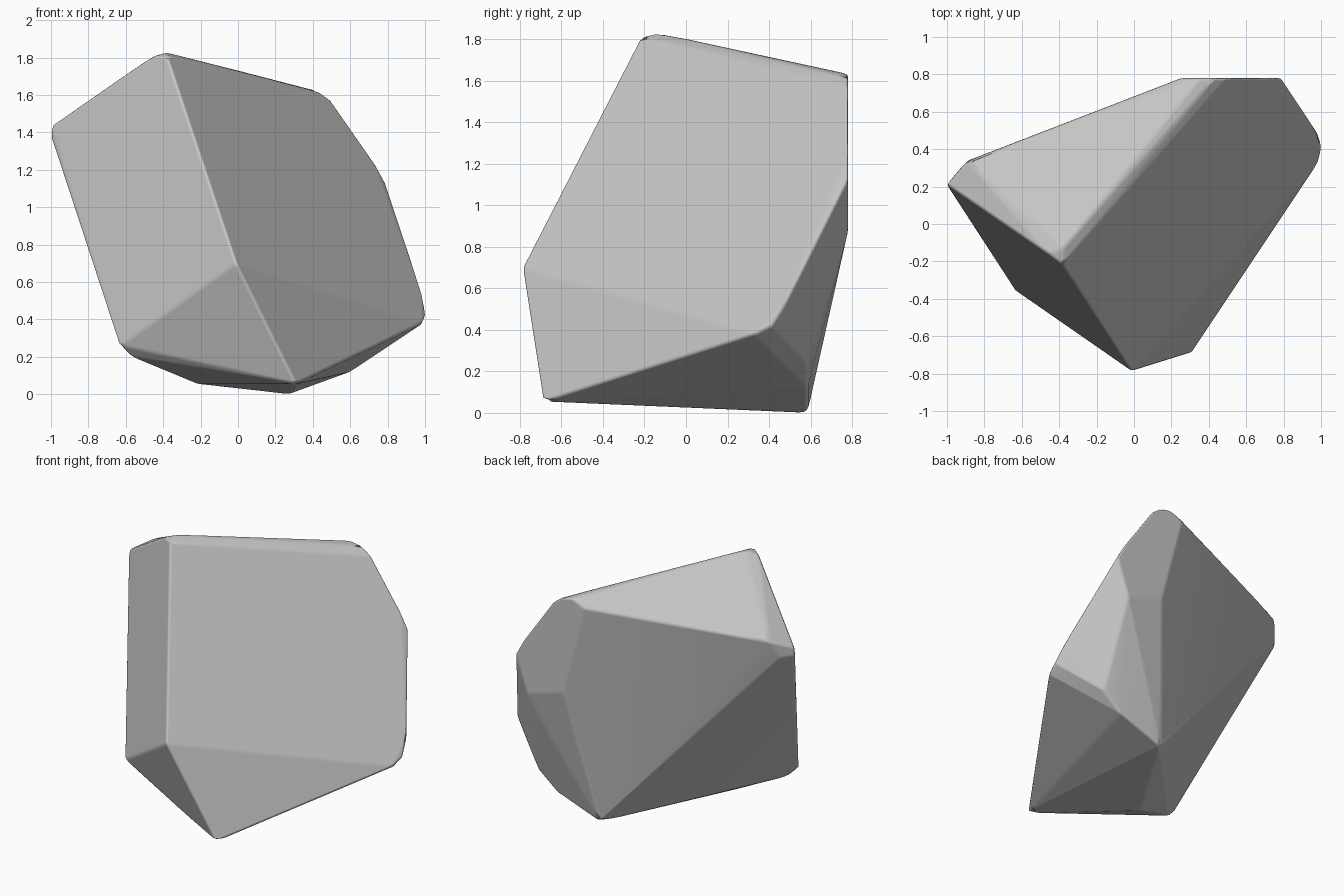
import bpy, bmesh, math

cube = bpy.data.objects.get("Cube")
if cube:
    bpy.data.objects.remove(cube, do_unlink=True)

# Stone colour
stone = bpy.data.materials.new("stone_grey")
stone.use_nodes = True
grey = (0.56, 0.56, 0.56, 1)
stone.diffuse_color = grey
stone.node_tree.nodes["Principled BSDF"].inputs["Base Color"].default_value = grey

# Corner points of the boulder, grouped by where they sit
peak = [(-.46, -.16, 1.805), (-.38, -.22, 1.81), (-.38, -.13, 1.83)]
front_ridge = [(-.01, -.79, .7), (.31, -.69, .055)]
right_tip = [(-1, .21, 1.43), (-1, .21, 1.37), (-.89, .34, 1.49), (-.94, .285, 1.37)]
right_foot = [(-.63, -.36, .26), (-.57, -.33, .2), (-.22, -.2, .055)]
left_tip = [(.99, .33, .38), (1.005, .41, .42), (.99, .48, .53)]
# Flat chips on the back, each at one depth
upper_chip = [(x, .78, z) for x, z in
              [(.25, 1.59), (.35, 1.635), (.43, 1.62), (.5, 1.57),
               (.73, 1.24), (.79, 1.13), (.7, .87), (.42, .95)]]
lower_chip = [(x, .585, z) for x, z in [(.27, 0), (.6, .12), (.74, .235)]]

# Convex body from the corners
bm = bmesh.new()
for p in peak + front_ridge + right_tip + right_foot + left_tip + upper_chip + lower_chip:
    bm.verts.new(p)
bmesh.ops.convex_hull(bm, input=bm.verts)
bmesh.ops.dissolve_limit(bm, angle_limit=math.radians(3), verts=bm.verts, edges=bm.edges)
bmesh.ops.recalc_face_normals(bm, faces=bm.faces)
mesh = bpy.data.meshes.new("boulder")
bm.to_mesh(mesh)
bm.free()
mesh.materials.append(stone)
boulder = bpy.data.objects.new("boulder", mesh)
bpy.context.collection.objects.link(boulder)

# Softly worn edges
bpy.context.view_layer.objects.active = boulder
boulder.select_set(True)
bpy.ops.object.shade_smooth_by_angle(angle=math.radians(40))
bevel = boulder.modifiers.new("worn_edges", 'BEVEL')
bevel.width = .015
bevel.segments = 2
bevel.limit_method = 'ANGLE'
bevel.angle_limit = math.radians(9)
bevel.harden_normals = True
